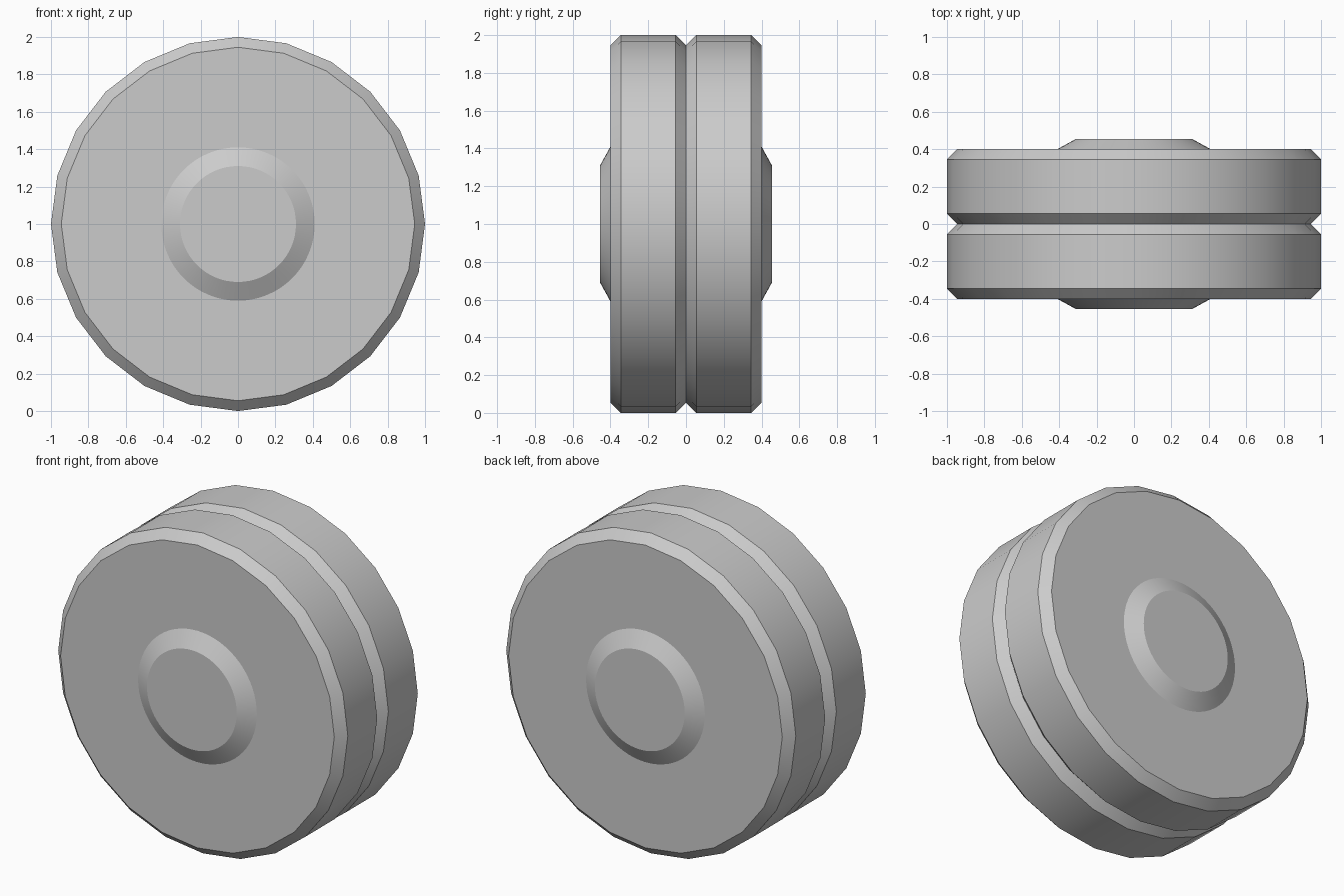
import bpy, bmesh, math

if "Cube" in bpy.data.objects:
    bpy.data.objects.remove(bpy.data.objects["Cube"])

grey = bpy.data.materials.new("plain grey")
grey.diffuse_color = (0.6, 0.6, 0.6, 1)
grey.use_nodes = True
grey.node_tree.nodes["Principled BSDF"].inputs["Base Color"].default_value = grey.diffuse_color


def lathe(name, profile, sides):
    """Spin (y, radius) points about the y axis at z = 1 and cap both ends."""
    bm = bmesh.new()
    rings = []
    for y, r in profile:
        angles = [2 * math.pi * i / sides for i in range(sides)]
        rings.append([bm.verts.new((r * math.sin(a), y, 1 + r * math.cos(a))) for a in angles])
    for a, b in zip(rings, rings[1:]):
        for i in range(sides):
            j = (i + 1) % sides
            bm.faces.new((a[i], a[j], b[j], b[i]))
    bm.faces.new(rings[0])
    bm.faces.new(rings[-1])
    bmesh.ops.recalc_face_normals(bm, faces=bm.faces)
    mesh = bpy.data.meshes.new(name)
    bm.to_mesh(mesh)
    bm.free()
    mesh.materials.append(grey)
    obj = bpy.data.objects.new(name, mesh)
    bpy.context.collection.objects.link(obj)
    bpy.ops.object.select_all(action='DESELECT')
    obj.select_set(True)
    bpy.context.view_layer.objects.active = obj
    bpy.ops.object.shade_smooth_by_angle(angle=math.radians(25))
    return obj


# Double wheel: two bevelled treads meeting in a central V groove
lathe("double_wheel", [(-0.4, 0.945), (-0.345, 1), (-0.055, 1), (0, 0.945),
                       (0.055, 1), (0.345, 1), (0.4, 0.945)], 24)

# Hub caps: a tapered round boss on each face
for side, label in ((-1, "front"), (1, "back")):
    lathe(label + "_hub_cap", [(side * 0.39, 0.41), (side * 0.4, 0.41), (side * 0.455, 0.31)], 64)
